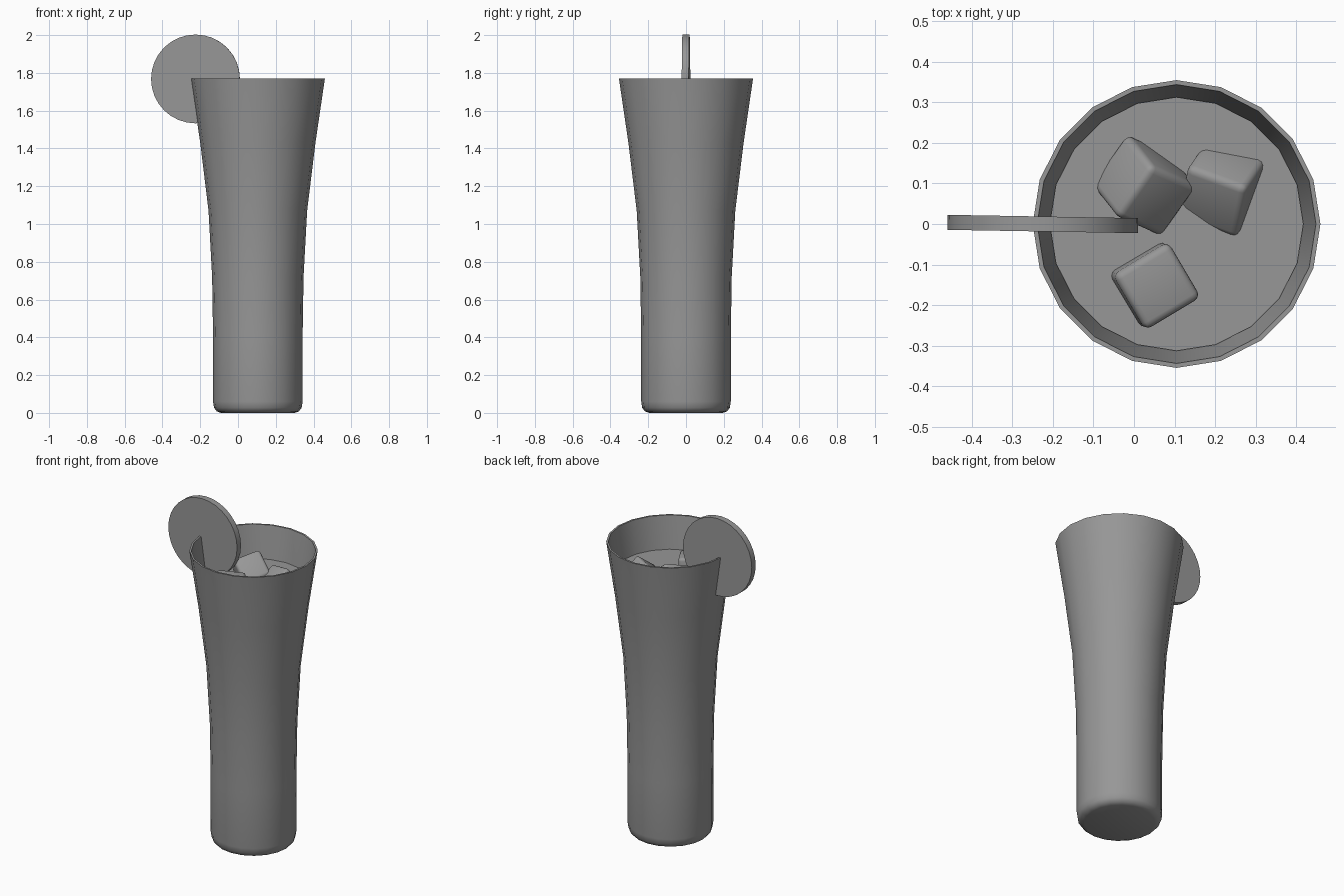
import bpy, bmesh
from math import cos, sin, pi, radians

if "Cube" in bpy.data.objects:
    bpy.data.objects.remove(bpy.data.objects["Cube"])

CX = 0.105      # glass axis
SIDES = 20

grey = bpy.data.materials.new("dark_grey")
grey.diffuse_color = (0.31, 0.31, 0.31, 1)
grey.use_nodes = True
grey.node_tree.nodes["Principled BSDF"].inputs["Base Color"].default_value = grey.diffuse_color


def finish(name, bm, angle=40):
    bmesh.ops.recalc_face_normals(bm, faces=bm.faces)
    me = bpy.data.meshes.new(name)
    bm.to_mesh(me)
    bm.free()
    me.materials.append(grey)
    ob = bpy.data.objects.new(name, me)
    bpy.context.collection.objects.link(ob)
    bpy.ops.object.select_all(action='DESELECT')
    ob.select_set(True)
    bpy.context.view_layer.objects.active = ob
    bpy.ops.object.shade_smooth_by_angle(angle=radians(angle))
    return ob


def revolve(name, profile):
    """Spin an (r, z) profile, capping both ends."""
    bm = bmesh.new()
    rings = [[bm.verts.new((r * cos(2 * pi * i / SIDES), r * sin(2 * pi * i / SIDES), z))
              for i in range(SIDES)] for r, z in profile]
    for a, b in zip(rings, rings[1:]):
        for i in range(SIDES):
            j = (i + 1) % SIDES
            bm.faces.new((a[i], a[j], b[j], b[i]))
    bm.faces.new(rings[0])
    bm.faces.new(rings[-1])
    ob = finish(name, bm)
    ob.location.x = CX
    return ob


# Flared glass: rounded foot, outer wall, rim, inner wall
wall = [(0.237, 0.06), (0.237, 0.4), (0.242, 0.72), (0.261, 1.07), (0.305, 1.43)]
outer = [(0.195, 0.0), (0.217, 0.008), (0.232, 0.027)] + wall + [(0.355, 1.77)]
inner = [(0.344, 1.77)] + [(r - 0.011, z) for r, z in reversed(wall)] + [(0.19, 0.03)]
revolve("glass", outer + inner)

# Drink filling the glass
drink = [(0.188, 0.034)] + [(r - 0.013, z) for r, z in wall] + [(0.313, 1.575)]
revolve("drink", drink)

# Fruit slice hung on the rim
bm = bmesh.new()
bmesh.ops.create_cone(bm, cap_ends=True, segments=32, radius1=0.235, radius2=0.235, depth=0.037)
fruit = finish("fruit_slice", bm)
fruit.location = (-0.225, 0, 1.768)
fruit.rotation_euler = (radians(90), 0, radians(-1))


# Floating ice cubes
def ice(name, loc, rot, size=0.16):
    bm = bmesh.new()
    bmesh.ops.create_cube(bm, size=size)
    bmesh.ops.bevel(bm, geom=bm.edges[:], offset=0.018, segments=3, profile=0.5, affect='EDGES')
    ob = finish(name, bm)
    ob.location = loc
    ob.rotation_euler = [radians(a) for a in rot]


ice("ice_cube_left", (0.025, 0.095, 1.58), (18, 38, -24))
ice("ice_cube_right", (0.22, 0.092, 1.55), (38, -12, -20))
ice("ice_cube_front", (0.048, -0.15, 1.57), (6, 5, 31))
